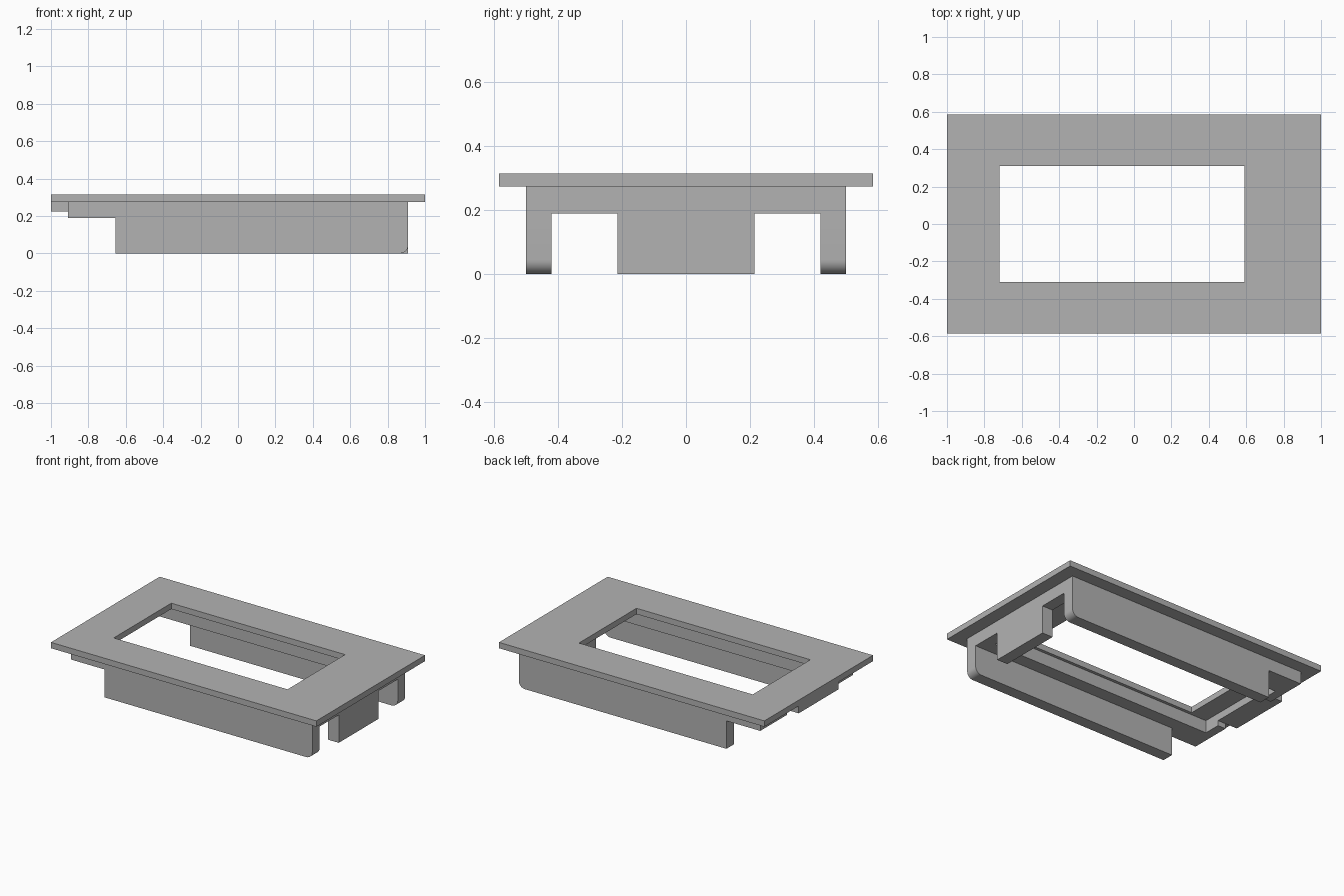
import bpy, bmesh, math
from mathutils import Vector

cube = bpy.data.objects.get("Cube")
if cube:
    bpy.data.objects.remove(cube, do_unlink=True)

grey = bpy.data.materials.new("plain grey")
grey.use_nodes = True
colour = (0.45, 0.45, 0.45, 1)
grey.diffuse_color = colour
grey.node_tree.nodes["Principled BSDF"].inputs["Base Color"].default_value = colour


def finish(name, bm):
    bmesh.ops.recalc_face_normals(bm, faces=bm.faces)
    mesh = bpy.data.meshes.new(name)
    bm.to_mesh(mesh)
    bm.free()
    mesh.materials.append(grey)
    obj = bpy.data.objects.new(name, mesh)
    bpy.context.collection.objects.link(obj)
    return obj


def extrude(name, outline, offset):
    """Solid made by pushing a flat outline along an offset."""
    bm = bmesh.new()
    face = bm.faces.new([bm.verts.new(p) for p in outline])
    moved = bmesh.ops.extrude_face_region(bm, geom=[face], use_keep_orig=True)
    verts = [v for v in moved["geom"] if isinstance(v, bmesh.types.BMVert)]
    bmesh.ops.translate(bm, verts=verts, vec=Vector(offset))
    return finish(name, bm)


def rect(x0, x1, y0, y1, z):
    return [(x0, y0, z), (x1, y0, z), (x1, y1, z), (x0, y1, z)]


def box(name, x0, x1, y0, y1, z0, z1):
    return extrude(name, rect(x0, x1, y0, y1, z0), (0, 0, z1 - z0))


TOP, PLATE, FRAME = 0.315, 0.275, 0.19

# Flat bezel with an off-centre rectangular opening
bm = bmesh.new()
loops = []
for z in (PLATE, TOP):
    for bounds in ((-1, 1, -0.585, 0.585), (-0.72, 0.59, -0.31, 0.31)):
        loops.append([bm.verts.new(p) for p in rect(*bounds, z)])
low_out, low_in, top_out, top_in = loops
for a, b in ((low_out, low_in), (top_out, top_in), (low_out, top_out), (low_in, top_in)):
    for i in range(4):
        j = (i + 1) % 4
        bm.faces.new((a[i], a[j], b[j], b[i]))
finish("bezel_plate", bm)

# Recessed frame under the bezel, open in the middle of one end
half = [(-0.91, 0.215), (-0.91, 0.5), (0.91, 0.5)]
inner = [(0.83, -0.33), (0.83, 0.33), (-0.85, 0.33), (-0.85, 0.215)]
outline = half + [(x, -y) for x, y in reversed(half)]
outline += [(-0.85, -0.215), (-0.85, -0.33)] + inner
extrude("under_frame", [(x, y, FRAME) for x, y in outline], (0, 0, PLATE - FRAME))

# Tab passing through the gap to the end of the bezel
box("end_tab", -1, -0.85, -0.215, 0.215, 0.225, PLATE)

# Block hanging from the other end
box("end_block", 0.83, 0.91, -0.215, 0.215, 0, FRAME)

# Long side rails with one rounded lower corner
radius = 0.045
profile = [(-0.655, FRAME), (-0.655, 0)]
for i in range(9):
    a = math.radians(-90 + 90 * i / 8)
    profile.append((0.91 - radius + radius * math.cos(a), radius + radius * math.sin(a)))
profile.append((0.91, FRAME))
for name, y in (("front_rail", -0.5), ("back_rail", 0.42)):
    rail = extrude(name, [(x, y, z) for x, z in profile], (0, 0.08, 0))
    bpy.ops.object.select_all(action="DESELECT")
    rail.select_set(True)
    bpy.context.view_layer.objects.active = rail
    bpy.ops.object.shade_smooth_by_angle(angle=math.radians(30))
